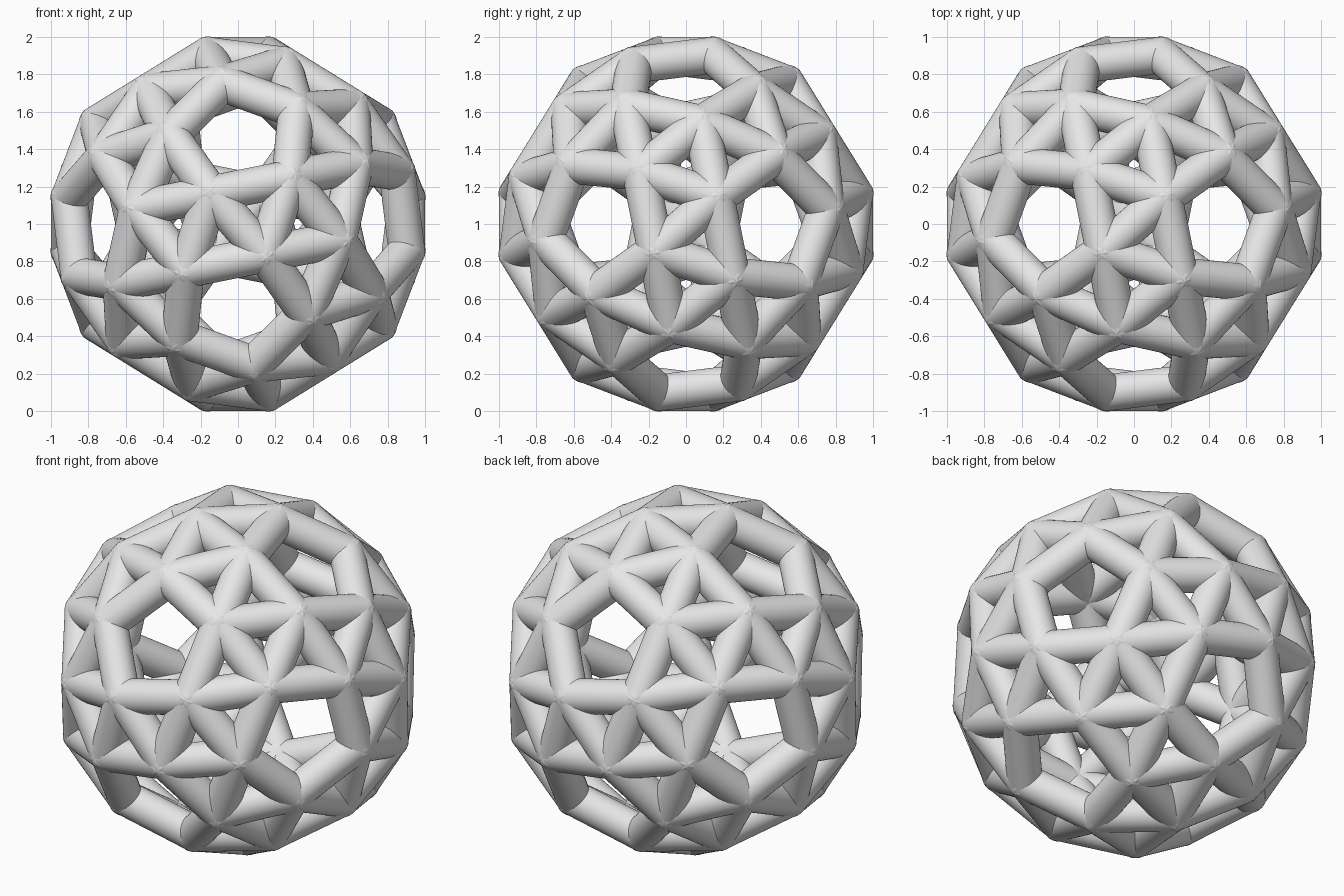
import bpy
import bmesh
import math
from mathutils import Matrix, Vector

cube = bpy.data.objects.get("Cube")
if cube:
    bpy.data.objects.remove(cube, do_unlink=True)

STRUT_RADIUS = 0.098
SIDES = 40
PHI = (1 + math.sqrt(5)) / 2

# Edge length of a snub dodecahedron with unit circumradius
EDGE = 1 / 2.15583738
MID = math.sqrt(1 - EDGE ** 2 / 4)
SCALE = (1 - STRUT_RADIUS) / MID

# Seed corner, placed by its distance from a two-fold and a five-fold axis
five_axis = Vector((1, 0, PHI)).normalized()
along_five = math.sqrt(1 - (EDGE / (2 * math.sin(math.pi / 5))) ** 2)
seed_x = (along_five - five_axis.z * MID) / five_axis.x
seed = Vector((seed_x, math.sqrt(1 - MID ** 2 - seed_x ** 2), MID))


def corners():
    """All sixty corners: five turns, three axis cycles, four half turns."""
    points = []
    for k in range(5):
        p = Matrix.Rotation(k * math.tau / 5, 3, five_axis) @ seed
        for x, y, z in ((p.x, p.y, p.z), (p.z, p.x, p.y), (p.y, p.z, p.x)):
            for sx, sy in ((1, 1), (1, -1), (-1, 1), (-1, -1)):
                points.append(Vector((sx * x, sy * y, sx * sy * z)) * SCALE)
    return points


def mitred_ring(bm, corner, axis, u, v):
    """Ring of a strut, cut by the plane that holds the corner's radial line."""
    radial = corner.normalized()
    normal = axis - radial * axis.dot(radial)
    ring = []
    for i in range(SIDES):
        a = math.tau * i / SIDES
        offset = (u * math.cos(a) + v * math.sin(a)) * STRUT_RADIUS
        slide = -offset.dot(normal) / axis.dot(normal)
        ring.append(bm.verts.new(corner + offset + axis * slide))
    return ring


def add_strut(bm, a, b):
    axis = (b - a).normalized()
    u = (a + b).normalized()
    v = axis.cross(u)
    start = mitred_ring(bm, a, axis, u, v)
    end = mitred_ring(bm, b, axis, u, v)
    for i in range(SIDES):
        j = (i + 1) % SIDES
        bm.faces.new((start[i], start[j], end[j], end[i]))


# Round struts along every edge of the cage
bm = bmesh.new()
points = corners()
for i, a in enumerate(points):
    for b in points[i + 1:]:
        if (a - b).length < EDGE * SCALE * 1.05:
            add_strut(bm, a, b)
bmesh.ops.recalc_face_normals(bm, faces=bm.faces)
mesh = bpy.data.meshes.new("cage_struts")
bm.to_mesh(mesh)
bm.free()

cage = bpy.data.objects.new("cage_struts", mesh)
bpy.context.collection.objects.link(cage)
cage.location.z = 1

# Plain grey finish
grey = bpy.data.materials.new("light_grey")
grey.use_nodes = True
colour = (0.8, 0.8, 0.8, 1)
grey.diffuse_color = colour
for node in grey.node_tree.nodes:
    if node.type == "BSDF_PRINCIPLED":
        node.inputs["Base Color"].default_value = colour
mesh.materials.append(grey)

bpy.ops.object.select_all(action="DESELECT")
cage.select_set(True)
bpy.context.view_layer.objects.active = cage
bpy.ops.object.shade_smooth_by_angle(angle=math.radians(30))
